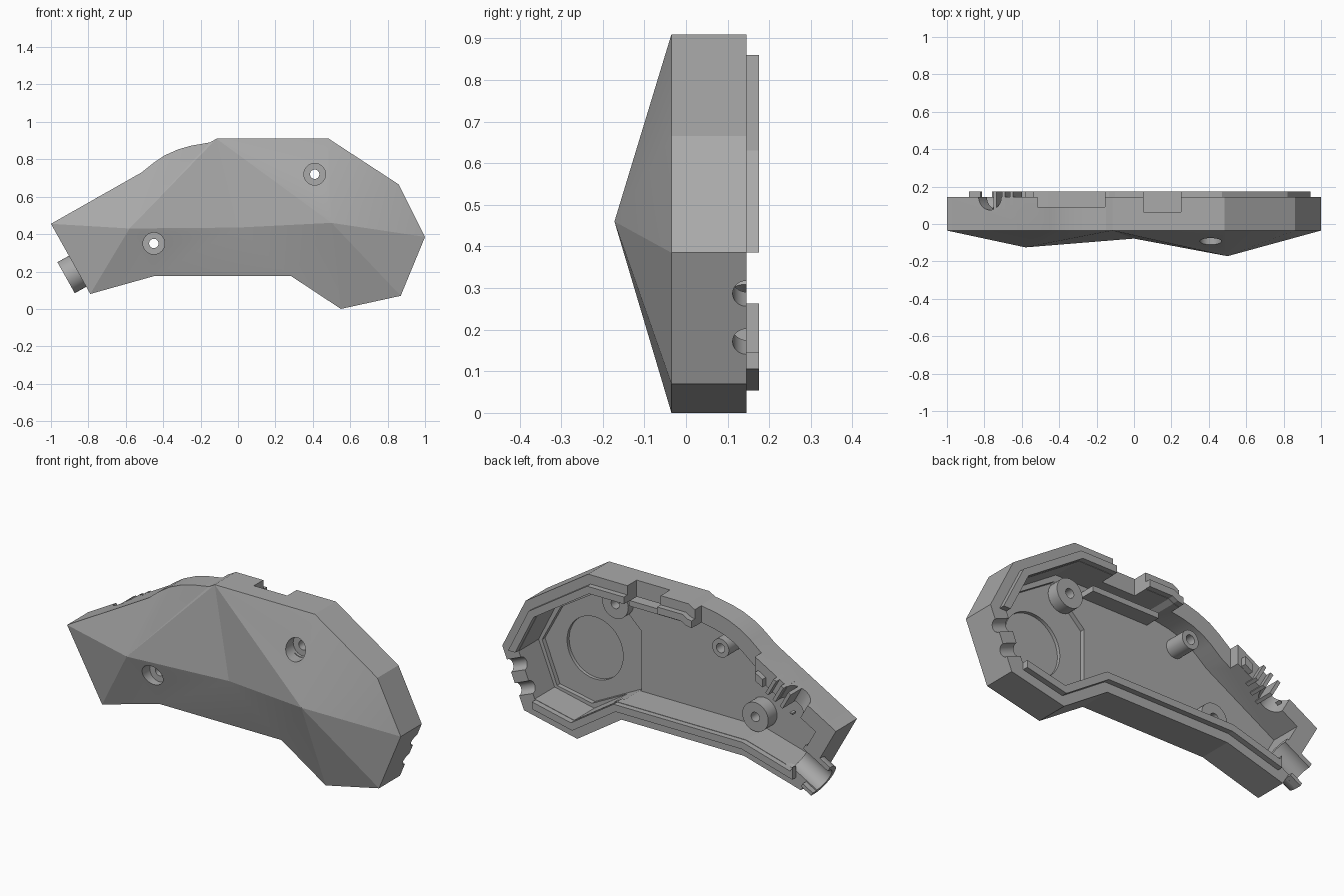
import bpy, bmesh, math
from mathutils import Vector, Matrix

old = bpy.data.objects.get("Cube")
if old:
    bpy.data.objects.remove(old)

grey = bpy.data.materials.new("plain grey")
grey.use_nodes = True
grey.diffuse_color = (0.4, 0.4, 0.4, 1)
grey.node_tree.nodes["Principled BSDF"].inputs["Base Color"].default_value = (0.4, 0.4, 0.4, 1)

FRONT, RIM, LIP, FLOOR = -0.035, 0.145, 0.175, -0.025


def finish(name, bm):
    bmesh.ops.recalc_face_normals(bm, faces=bm.faces)
    mesh = bpy.data.meshes.new(name)
    bm.to_mesh(mesh)
    bm.free()
    mesh.materials.append(grey)
    ob = bpy.data.objects.new(name, mesh)
    bpy.context.collection.objects.link(ob)
    return ob


def prism(name, pts, y0, y1):
    """Extrude an x-z polygon from y0 to y1."""
    bm = bmesh.new()
    a = [bm.verts.new((x, y0, z)) for x, z in pts]
    b = [bm.verts.new((x, y1, z)) for x, z in pts]
    bm.faces.new(a)
    bm.faces.new(b)
    for i in range(len(a)):
        j = (i + 1) % len(a)
        bm.faces.new((a[i], a[j], b[j], b[i]))
    return finish(name, bm)


def box(name, x0, x1, y0, y1, z0, z1):
    return prism(name, [(x0, z0), (x0, z1), (x1, z1), (x1, z0)], y0, y1)


def rod(name, centre, axis, r, start, end, sides=32):
    """Cylinder along an axis, from start to end measured from the centre."""
    axis = Vector(axis).normalized()
    bm = bmesh.new()
    place = Matrix.Translation(Vector(centre) + axis * (start + end) / 2)
    turn = axis.to_track_quat('Z', 'Y').to_matrix().to_4x4()
    bmesh.ops.create_cone(bm, cap_ends=True, segments=sides, radius1=r, radius2=r,
                          depth=end - start, matrix=place @ turn)
    return finish(name, bm)


def combine(ob, others, operation='DIFFERENCE'):
    """Apply booleans in order and discard the tools."""
    for other in others:
        mod = ob.modifiers.new("bool", 'BOOLEAN')
        mod.operation, mod.solver, mod.object = operation, 'EXACT', other
        graph = bpy.context.evaluated_depsgraph_get()
        mesh = bpy.data.meshes.new_from_object(ob.evaluated_get(graph))
        ob.modifiers.clear()
        ob.data = mesh
        bpy.data.objects.remove(other)


def inset(pts, d):
    """Move every side of a clockwise polygon inward by d."""
    out = []
    for i, p in enumerate(pts):
        p = Vector(p)
        e0 = (p - Vector(pts[i - 1])).normalized()
        e1 = (Vector(pts[(i + 1) % len(pts)]) - p).normalized()
        n0, n1 = Vector((e0.y, -e0.x)), Vector((e1.y, -e1.x))
        out.append(tuple(p + (n0 + n1) * d / (1 + n0.dot(n1))))
    return out


# Clockwise outline: left tip, curved shoulder, top, right end, belly
outline = [(-1, .455), (-.515, .73), (-.45, .782), (-.39, .822), (-.32, .853), (-.25, .873),
           (-.15, .89), (-.115, .91), (.485, .91), (.86, .665), (1, .385), (.87, .07),
           (.55, 0), (.285, .175), (-.45, .175), (-.79, .08)]
PEAK, BELLY_R, BELLY_L = 7, 13, 14
count = len(outline)

# Shell with a faceted front rising to three ridge points
bm = bmesh.new()
f = [bm.verts.new((x, FRONT, z)) for x, z in outline]
b = [bm.verts.new((x, RIM, z)) for x, z in outline]
left, mid, right = [bm.verts.new(p) for p in ((-.58, -.125, .43), (0, -.078, .435), (.5, -.172, .46))]
bm.faces.new(b)
for i in range(count):
    j = (i + 1) % count
    bm.faces.new((f[i], f[j], b[j], b[i]))
    tip = right if PEAK <= i < BELLY_R else mid if i == BELLY_R else left
    bm.faces.new((f[i], f[j], tip))
for tri in ((left, mid, f[PEAK]), (left, mid, f[BELLY_L]), (mid, right, f[PEAK]), (mid, right, f[BELLY_R])):
    bm.faces.new(tri)
shell = finish("shell", bm)

# Hollow inside, deeper pocket at the right end with a round recess
pocket = [(.285, .27), (.285, .59), (.39, .69), (.47, .78), (.77, .59),
          (.88, .385), (.79, .16), (.58, .12)]
combine(shell, [prism("cavity", inset(outline, .09), FLOOR, .3),
                prism("pocket", pocket, -.05, .1),
                rod("recess", (.58, 0, .41), (0, 1, 0), .168, -.068, .05, 48)])

# Screw bosses and a plain post
screws = [(.41, .72, .02), (-.45, .35, .05)]
combine(shell, [rod("boss", (x, 0, z), (0, 1, 0), .078, -.045, top) for x, z, top in screws]
        + [rod("post", (-.27, 0, .69), (0, 1, 0), .05, -.04, .09)], 'UNION')
for x, z, top in screws:
    combine(shell, [rod("counterbore", (x, 0, z), (0, 1, 0), .058, -.3, -.03),
                    rod("screw_hole", (x, 0, z), (0, 1, 0), .025, -.3, .3)])
combine(shell, [rod("post_hole", (-.27, 0, .69), (0, 1, 0), .025, .01, .3)])

# Half-round spout at the lower left
out = Vector((-.872, 0, -.488))
spout_at = Vector((-.858, RIM, .201))
spout = rod("spout", spout_at, out, .095, -.1, .07, 40)
combine(spout, [rod("bore", spout_at, out, .068, -.3, .3, 40),
                box("top_cut", -2, 2, RIM, 1, -1, 2)])
combine(shell, [rod("spout_opening", spout_at, out, .08, -.2, .2, 40)])

# Openings in the rim: shoulder, top slot, cable notch, two side notches
slope = (-.493, 0, .87)
end_normal = (.924, 0, -.381)
combine(shell, [box("shoulder_cut", -.515, -.155, .09, .3, .6, 1),
                box("slot_cut", .05, .25, .065, .3, .75, 1),
                rod("cable_cut", (-.77, RIM, .585), slope, .07, -.1, .1)]
        + [rod("side_notch", (x, RIM, z), end_normal, .033, -.15, .1) for x, z in ((.959, .287), (.91, .172))])

# Raised locating lip, interrupted at the openings
lip = prism("lip", inset(outline, .05), RIM - .002, LIP)
combine(lip, [prism("lip_inner", inset(outline, .088), 0, 1),
              box("shoulder_gap", -.535, -.155, 0, 1, .5, 1),
              box("slot_gap", .05, .25, 0, 1, .7, 1),
              box("side_gap", .8, 1.1, 0, 1, .105, .385),
              box("tip_gap", -1.1, -.76, 0, 1, -.1, 1),
              box("cable_gap", -.84, -.58, 0, 1, .5, 1)])

# Cable grip ribs inside the notch
along = Vector((.87, .493))
inward = Vector((.493, -.87))
for i, depth in enumerate((.065, .08, .1)):
    p = Vector((-.75, .597)) + along * .05 * i
    q = p + along * .018
    prism("grip_rib_%d" % (i + 1), [p, q, q + inward * .1, p + inward * .1], depth, LIP)

# Stiffening rail below the top slot, and a tab beside the spout
box("stiffening_rail", -.1, .3, FLOOR - .005, .06, .755, .785)
n = Vector((out.x, out.z))
edge = Vector((.488, -.872))
p = Vector((-.858, .201)) + edge * .075
prism("spout_tab", [p, p + n * .07, p + n * .07 + edge * .02, p + edge * .02], RIM - .01, LIP)

# Crisp flats with smooth round parts
for ob in (shell, lip, spout):
    bpy.ops.object.select_all(action='DESELECT')
    ob.select_set(True)
    bpy.context.view_layer.objects.active = ob
    bpy.ops.object.shade_smooth_by_angle(angle=math.radians(14))
